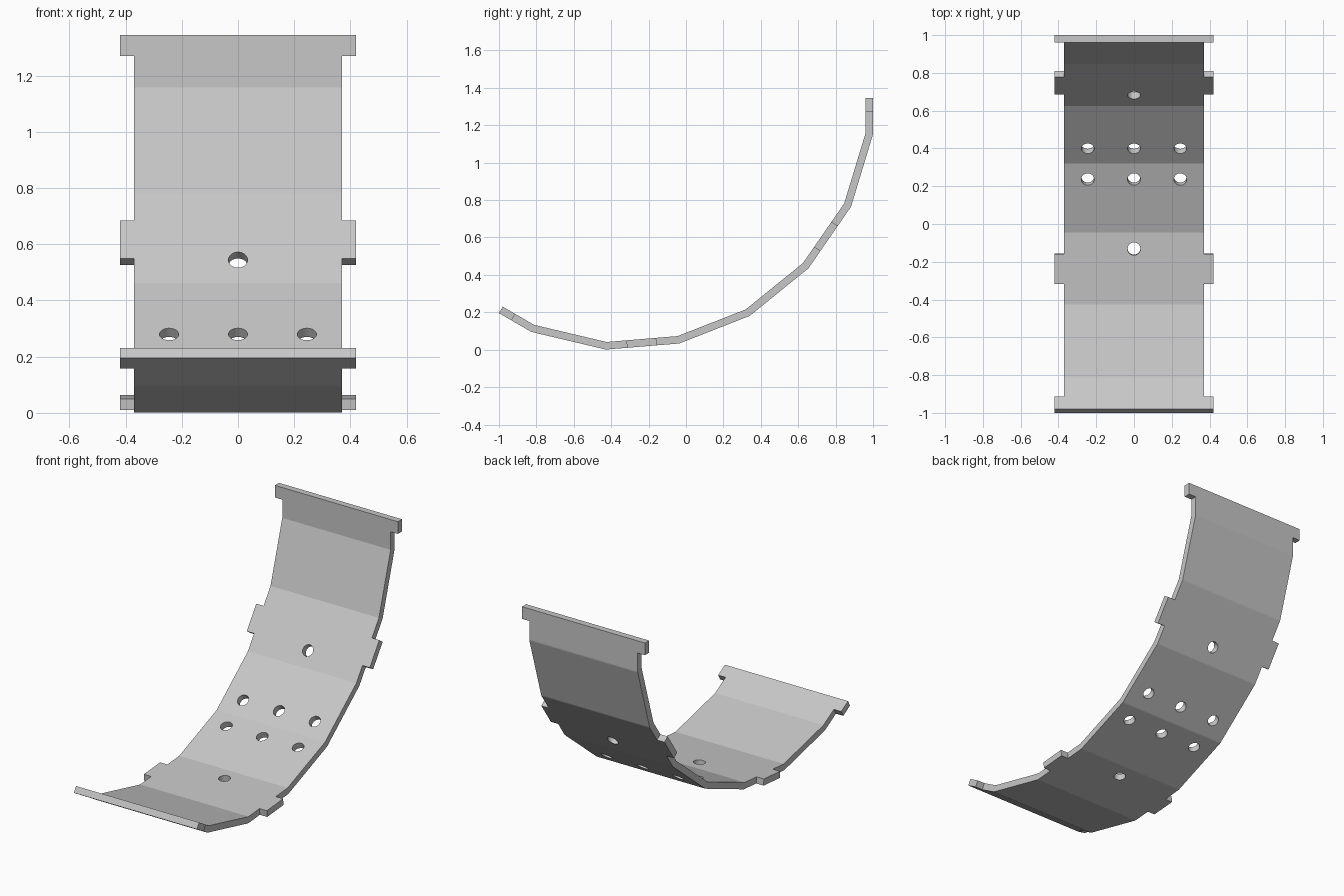
import bpy
import bmesh
from mathutils import Vector, Matrix

if "Cube" in bpy.data.objects:
    bpy.data.objects.remove(bpy.data.objects["Cube"])

THICK = 0.04
BODY, TAB = 0.37, 0.42       # half widths of the strip and across the tabs
HOLE_R = 0.034

# Middle line of the bent strip in the (y, z) plane, front lip to back top
PATH = [Vector(p) for p in (
    (-0.99, 0.213), (-0.82, 0.114), (-0.427, 0.021), (-0.04, 0.053), (0.33, 0.198),
    (0.64, 0.449), (0.864, 0.773), (0.98, 1.155), (0.98, 1.345))]


def on_segment(i, t):
    return PATH[i].lerp(PATH[i + 1], t)


def normal(a, b):
    """Unit normal of a panel, pointing to the inside of the bend."""
    d = (b - a).normalized()
    return Vector((-d.y, d.x))


def thicken(path, thick):
    """Closed outline with sharp inner bends and rolled outer bends."""
    ns = [normal(a, b) for a, b in zip(path, path[1:])]
    inner, outer = [], []
    for i, p in enumerate(path):
        n0, n1 = ns[max(i - 1, 0)], ns[min(i, len(ns) - 1)]
        m = (n0 + n1).normalized()
        corner = p + m * (thick / 2 / m.dot(n0))
        inner.append(corner)
        steps = 4 if 0 < i < len(path) - 1 else 0
        for k in range(steps + 1):
            n = n0.lerp(n1, k / max(steps, 1)).normalized()
            outer.append(corner - n * thick)
    return inner + outer[::-1]


def add_prism(bm, outline, x0, x1):
    """Extrude a (y, z) outline from x0 to x1."""
    face = bm.faces.new([bm.verts.new((x0, p.x, p.y)) for p in outline])
    new = bmesh.ops.extrude_face_region(bm, geom=[face])["geom"]
    verts = [v for v in new if isinstance(v, bmesh.types.BMVert)]
    bmesh.ops.translate(bm, verts=verts, vec=(x1 - x0, 0, 0))


def make_object(name, bm):
    bmesh.ops.recalc_face_normals(bm, faces=bm.faces)
    mesh = bpy.data.meshes.new(name)
    bm.to_mesh(mesh)
    bm.free()
    obj = bpy.data.objects.new(name, mesh)
    bpy.context.collection.objects.link(obj)
    return obj


# Bent strip at full tab width
bm = bmesh.new()
add_prism(bm, thicken(PATH, THICK), -TAB, TAB)
plate = make_object("curved_plate", bm)

# Side notches that leave the four pairs of tabs standing
bm = bmesh.new()
notches = [
    [on_segment(0, 0.39), PATH[1], PATH[2], on_segment(2, 0.285)],
    [on_segment(2, 0.695), PATH[3], PATH[4], PATH[5], on_segment(5, 0.275)],
    [on_segment(5, 0.69), PATH[6], PATH[7], on_segment(7, 0.605)],
]
for path in notches:
    for side in (-1, 1):
        add_prism(bm, thicken(path, 0.12), side * BODY, side * (TAB + 0.1))

# Round holes drilled square to their panels: panel, y, x positions
row = (-0.245, 0, 0.245)
for i, y, xs in ((2, -0.13, (0,)), (3, 0.244, row), (4, 0.412, row), (5, 0.698, (0,))):
    a, b = PATH[i], PATH[i + 1]
    p = on_segment(i, (y - a.x) / (b.x - a.x))
    n = normal(a, b)
    turn = Vector((0, n.x, n.y)).to_track_quat('Z', 'X').to_matrix().to_4x4()
    for x in xs:
        bmesh.ops.create_cone(bm, cap_ends=True, segments=32, radius1=HOLE_R,
                              radius2=HOLE_R, depth=0.12,
                              matrix=Matrix.Translation((x, p.x, p.y)) @ turn)
cutter = make_object("notch_and_hole_cutter", bm)
cutter.hide_render = True

# Cut the strip and discard the cutter
cut = plate.modifiers.new("cut", 'BOOLEAN')
cut.operation = 'DIFFERENCE'
cut.solver = 'EXACT'
cut.object = cutter
bpy.context.view_layer.objects.active = plate
plate.select_set(True)
bpy.ops.object.modifier_apply(modifier=cut.name)
bpy.data.objects.remove(cutter)

# Plain grey metal
grey = bpy.data.materials.new("light_grey")
grey.use_nodes = True
colour = (0.57, 0.57, 0.57, 1)
grey.diffuse_color = colour
grey.node_tree.nodes["Principled BSDF"].inputs["Base Color"].default_value = colour
plate.data.materials.clear()
plate.data.materials.append(grey)
